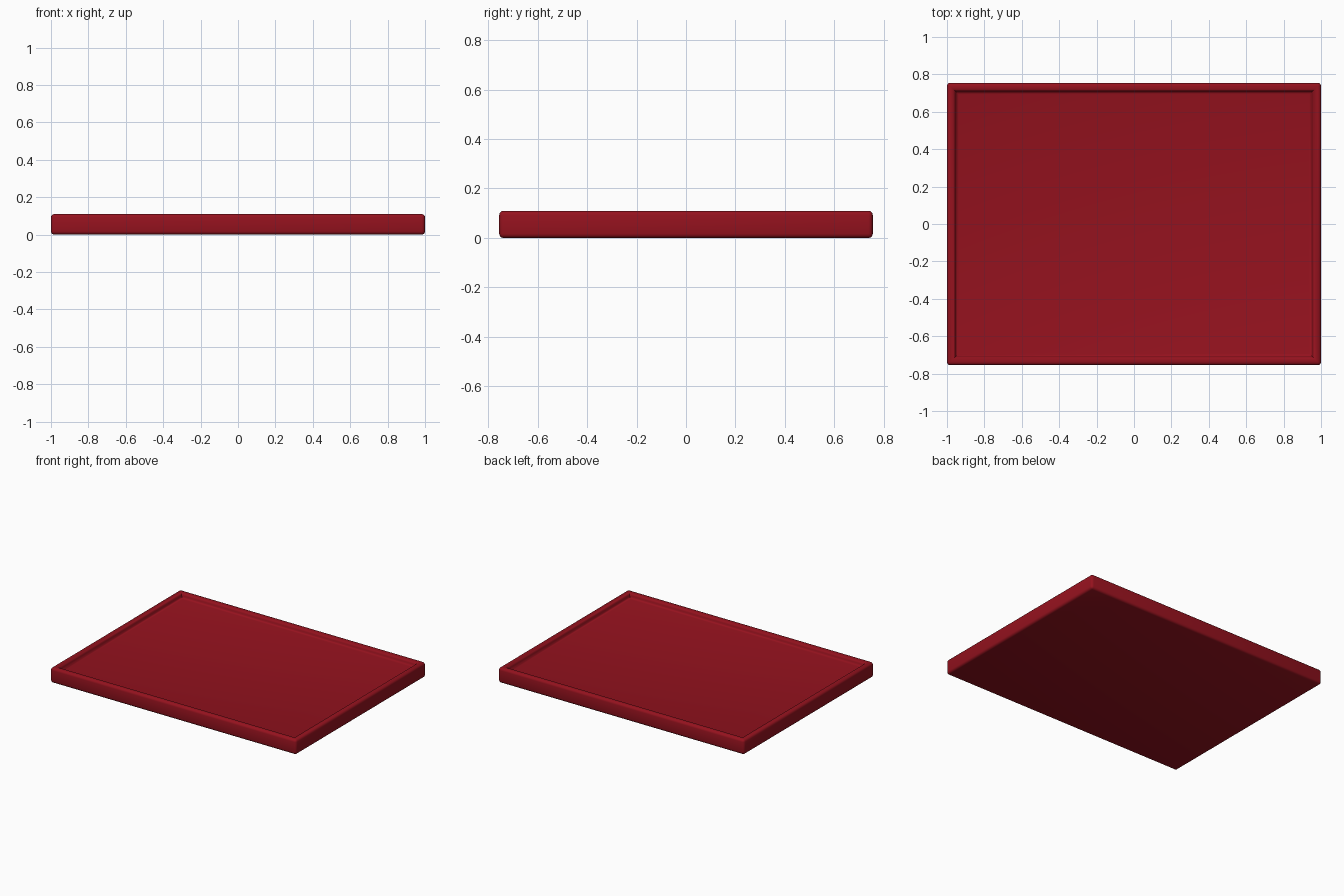
import bpy, bmesh

if "Cube" in bpy.data.objects:
    bpy.data.objects.remove(bpy.data.objects["Cube"])

LENGTH, WIDTH, HEIGHT = 2.0, 1.51, 0.11
RIM, DEPTH, ROUND = 0.045, 0.035, 0.018

# Solid slab
bm = bmesh.new()
bmesh.ops.create_cube(bm, size=1.0)
for v in bm.verts:
    v.co = (v.co.x * LENGTH, v.co.y * WIDTH, (v.co.z + 0.5) * HEIGHT)

# Raised rim: inset the top face and sink the floor
bm.normal_update()
top = max(bm.faces, key=lambda f: f.normal.z)
bmesh.ops.inset_region(bm, faces=[top], thickness=RIM, use_even_offset=True)
floor = bmesh.ops.extrude_discrete_faces(bm, faces=[top])["faces"][0]
for v in floor.verts:
    v.co.z -= DEPTH

# Rounded edges, leaving the flat diagonal rim corners alone
edges = [e for e in bm.edges if e.calc_face_angle(0) > 0.1]
bmesh.ops.bevel(bm, geom=edges, offset=ROUND, offset_type='OFFSET',
                segments=3, profile=0.5, affect='EDGES', clamp_overlap=True)
bmesh.ops.recalc_face_normals(bm, faces=bm.faces[:])

mesh = bpy.data.meshes.new("tray")
bm.to_mesh(mesh)
bm.free()
tray = bpy.data.objects.new("tray", mesh)
bpy.context.collection.objects.link(tray)

# Deep red finish
red = bpy.data.materials.new("deep_red")
red.diffuse_color = (0.3, 0.006, 0.013, 1)
red.use_nodes = True
red.node_tree.nodes["Principled BSDF"].inputs["Base Color"].default_value = red.diffuse_color
mesh.materials.append(red)

# Smooth shading
bpy.context.view_layer.objects.active = tray
tray.select_set(True)
bpy.ops.object.shade_smooth_by_angle(angle=0.7)
